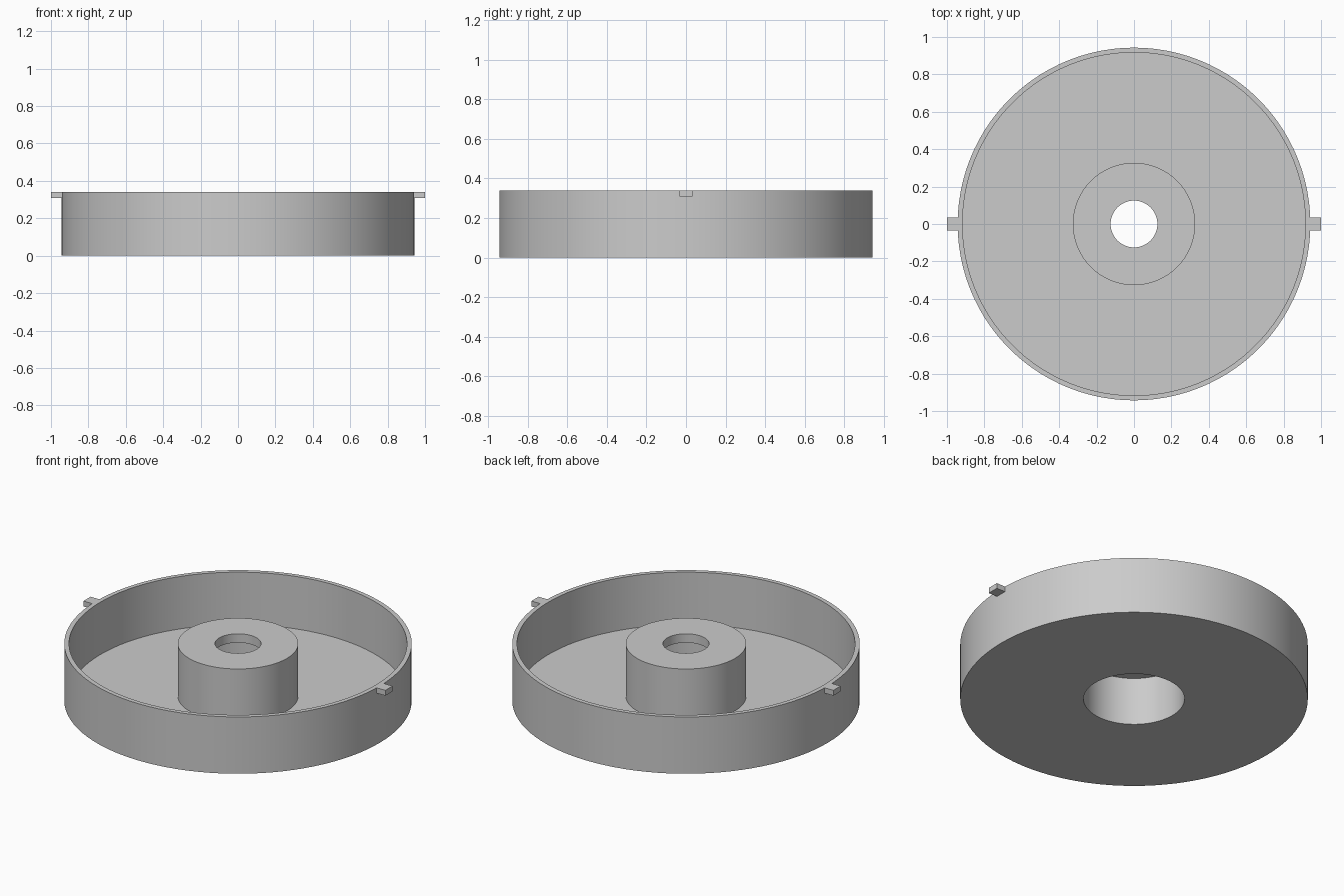
import bpy, bmesh, math
from mathutils import Matrix

if "Cube" in bpy.data.objects:
    bpy.data.objects.remove(bpy.data.objects["Cube"])

SEGMENTS = 100
HEIGHT = 0.34
OUTER, INNER = 0.943, 0.917        # rim wall radii
HUB, BORE, HOLE = 0.327, 0.274, 0.125
FLOOR, CAP = 0.026, 0.053          # floor and hub cap thickness

# Plain grey plastic
grey = bpy.data.materials.new("light_grey")
grey.use_nodes = True
colour = (0.6, 0.6, 0.6, 1)
grey.diffuse_color = colour
grey.node_tree.nodes["Principled BSDF"].inputs["Base Color"].default_value = colour


def make_object(name, bm):
    bmesh.ops.recalc_face_normals(bm, faces=bm.faces)
    mesh = bpy.data.meshes.new(name)
    bm.to_mesh(mesh)
    bm.free()
    mesh.materials.append(grey)
    obj = bpy.data.objects.new(name, mesh)
    bpy.context.collection.objects.link(obj)
    return obj


def lathe(name, profile):
    """Revolve a closed (radius, z) profile about the z axis."""
    bm = bmesh.new()
    verts = [bm.verts.new((r, 0, z)) for r, z in profile]
    edges = [bm.edges.new((v, verts[i - 1])) for i, v in enumerate(verts)]
    bmesh.ops.spin(bm, geom=verts + edges, cent=(0, 0, 0), axis=(0, 0, 1),
                   angle=math.tau, steps=SEGMENTS, use_merge=True)
    bmesh.ops.remove_doubles(bm, verts=bm.verts, dist=0.0001)
    return make_object(name, bm)


def box(name, low, high):
    bm = bmesh.new()
    size = [b - a for a, b in zip(low, high)]
    centre = [(a + b) / 2 for a, b in zip(low, high)]
    bmesh.ops.create_cube(bm, size=1, matrix=Matrix.Translation(centre)
                          @ Matrix.Diagonal((*size, 1)))
    return make_object(name, bm)


# Round tray with a hollow central hub, open underneath and pierced on top
tray = lathe("round_tray_with_hub", [
    (BORE, 0), (OUTER, 0), (OUTER, HEIGHT), (INNER, HEIGHT),
    (INNER, FLOOR), (HUB, FLOOR), (HUB, HEIGHT), (HOLE, HEIGHT),
    (HOLE, HEIGHT - CAP), (BORE, HEIGHT - CAP),
])
bpy.ops.object.select_all(action="DESELECT")
tray.select_set(True)
bpy.context.view_layer.objects.active = tray
bpy.ops.object.shade_smooth_by_angle(angle=math.radians(30))

# Small locking tabs on both sides of the rim
for side, name in ((1, "left_tab"), (-1, "right_tab")):
    x_low, x_high = sorted((side * 0.935, side * 1.0))
    box(name, (x_low, -0.034, HEIGHT - 0.032), (x_high, 0.034, HEIGHT))
